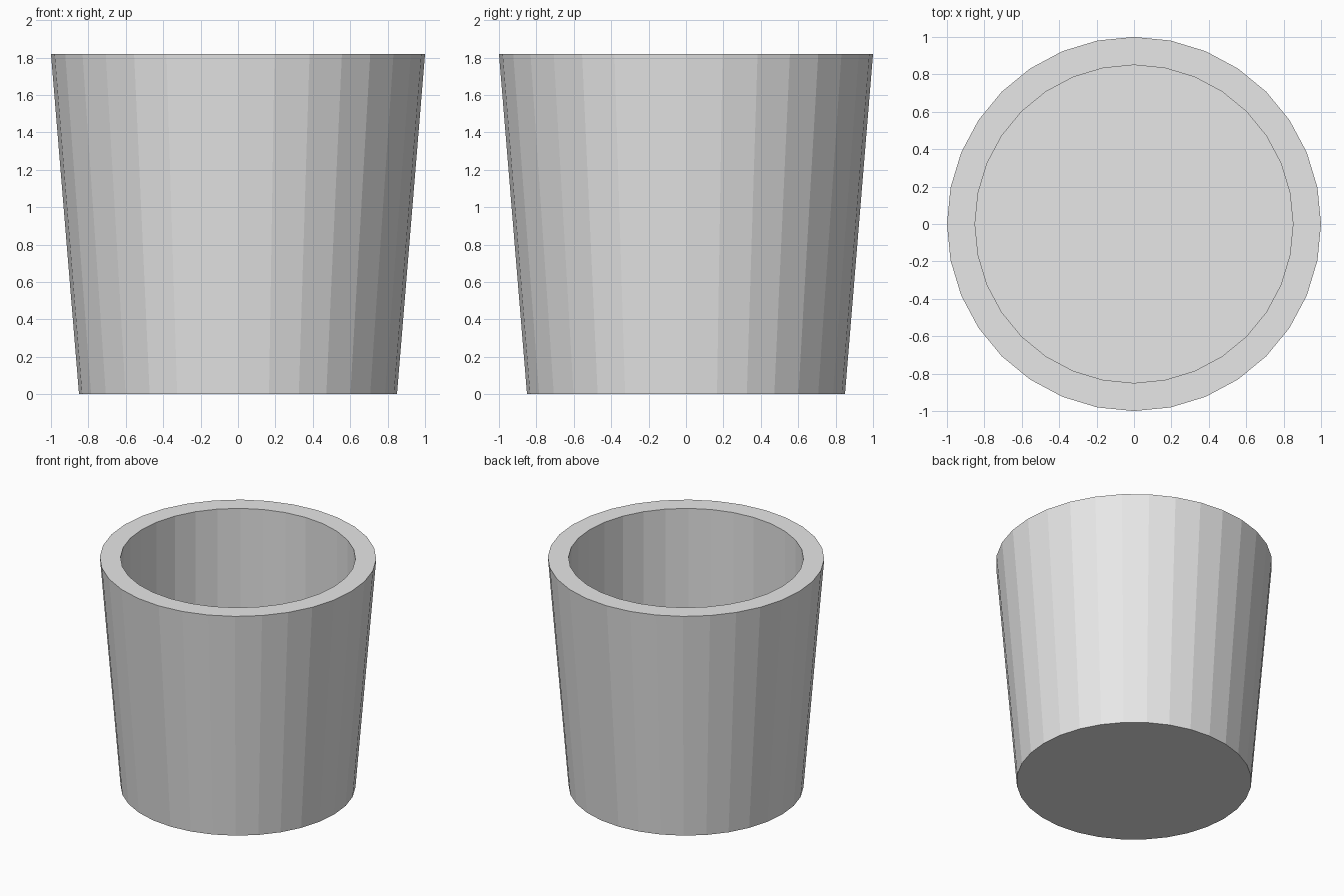
import bpy, bmesh, math
from mathutils import Vector

if "Cube" in bpy.data.objects:
    bpy.data.objects.remove(bpy.data.objects["Cube"])

SIDES, HEIGHT, FLOOR = 32, 1.82, 0.39
R_BOTTOM, R_TOP, R_INNER = 0.85, 1.0, 0.85

clay = bpy.data.materials.new("plain_grey")
clay.diffuse_color = (0.8, 0.8, 0.8, 1)
clay.use_nodes = True
clay.node_tree.nodes["Principled BSDF"].inputs["Base Color"].default_value = clay.diffuse_color


def make_cup():
    """Tapered pot with a straight bore and a thick floor."""
    bm = bmesh.new()

    def ring(r, z):
        return [bm.verts.new((r * math.cos(2 * math.pi * i / SIDES),
                              r * math.sin(2 * math.pi * i / SIDES), z))
                for i in range(SIDES)]

    rings = [ring(R_BOTTOM, 0), ring(R_TOP, HEIGHT),
             ring(R_INNER, HEIGHT), ring(R_INNER, FLOOR)]
    for a, b in zip(rings, rings[1:]):
        for i in range(SIDES):
            j = (i + 1) % SIDES
            bm.faces.new((a[i], a[j], b[j], b[i]))
    bm.faces.new(rings[0][::-1])
    bm.faces.new(rings[-1])
    return bm


# Each shard is the region where its linear function (x, y, z, constant) is largest
shards = {
    "front_left_lower_shard": (-4.0, 0.0, 0.0, 0.004),
    "back_left_lower_shard": (-5.0, 1.0, -1.65, 0.33),
    "right_lower_shard": (0.0, 0.0, 0.0, 0.0),
    "front_upper_shard": (-1.98, -0.89, 5.85, -6.74),
    "right_upper_shard": (0.35, 1.26, 5.85, -5.93),
    "back_right_upper_shard": (0.59, 5.37, 5.85, -6.53),
    "back_left_upper_shard": (-2.87, 6.87, 5.85, -7.0),
}

for name, f in shards.items():
    bm = make_cup()
    for other, g in shards.items():
        if other == name:
            continue
        # Cut away the side that belongs to the other shard, then cap the break
        n = Vector([g[k] - f[k] for k in range(3)])
        co = n * (-(g[3] - f[3]) / n.length_squared)
        n.normalize()
        cut = bmesh.ops.bisect_plane(
            bm, geom=bm.verts[:] + bm.edges[:] + bm.faces[:], dist=1e-6,
            plane_co=co, plane_no=n, clear_outer=True)
        edges = [e for e in cut["geom_cut"]
                 if isinstance(e, bmesh.types.BMEdge) and e.is_boundary]
        if edges:
            bmesh.ops.triangle_fill(bm, edges=edges, use_beauty=True, normal=n)
    bmesh.ops.recalc_face_normals(bm, faces=bm.faces[:])
    mesh = bpy.data.meshes.new(name)
    bm.to_mesh(mesh)
    bm.free()
    mesh.materials.append(clay)
    bpy.context.collection.objects.link(bpy.data.objects.new(name, mesh))
